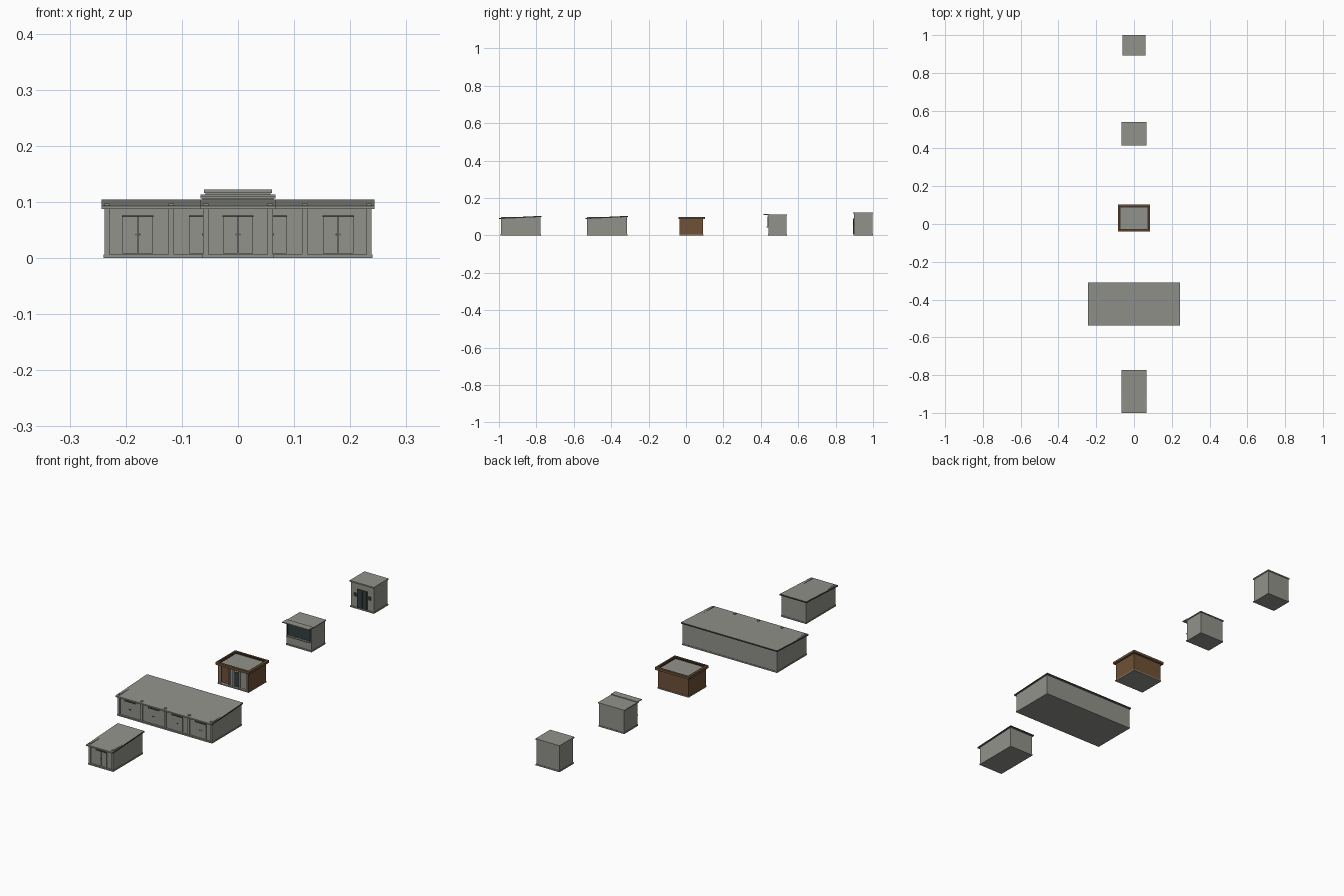
import bpy, bmesh

if "Cube" in bpy.data.objects:
    bpy.data.objects.remove(bpy.data.objects["Cube"])


def mat(name, r, g, b):
    m = bpy.data.materials.new(name)
    m.diffuse_color = (r, g, b, 1)
    m.use_nodes = True
    m.node_tree.nodes["Principled BSDF"].inputs["Base Color"].default_value = m.diffuse_color
    return m


CONCRETE = mat("concrete_grey", 0.285, 0.288, 0.255)
DARK = mat("dark_metal", 0.045, 0.047, 0.044)
GLASS = mat("dark_teal_glass", 0.030, 0.052, 0.054)
WOOD = mat("brown_wood", 0.160, 0.082, 0.038)
DARKWOOD = mat("dark_brown_wood", 0.060, 0.032, 0.017)


def box(name, x, y, z, m, slope=0.0):
    """Box from (min, max) ranges; slope lifts the rear edge."""
    bm = bmesh.new()
    bmesh.ops.create_cube(bm, size=1)
    for v in bm.verts:
        back = v.co.y > 0
        v.co = (x[v.co.x > 0], y[back], z[v.co.z > 0] + (slope if back else 0))
    me = bpy.data.meshes.new(name)
    bm.to_mesh(me)
    bm.free()
    me.materials.append(m)
    ob = bpy.data.objects.new(name, me)
    bpy.context.collection.objects.link(ob)
    return ob


def garage(y0, bays, pitch, half):
    """Row of lock-up bays under one sloping roof."""
    w = half
    box("garage_plinth", (-w - .002, w + .002), (y0 + .008, y0 + .224), (0, .006), CONCRETE)
    box("garage_body", (-w + .004, w - .004), (y0 + .016, y0 + .222), (.006, .091), CONCRETE)
    box("garage_back_wall", (-w, w), (y0 + .212, y0 + .222), (.006, .097), CONCRETE)
    # side walls rise flat and break through the low end of the roof
    for s in (-1, 1):
        a, b = sorted((s * w, s * (w - .009)))
        box("garage_side_wall", (a, b), (y0 + .010, y0 + .222), (.006, .097), CONCRETE)
    for i in range(1, bays):
        x = -w + i * 2 * w / bays
        box("garage_pier", (x - .005, x + .005), (y0 + .010, y0 + .020), (.006, .097), CONCRETE)
    # roof slab with dark side and rear edges
    roof = box("garage_roof", (-w - .005, w + .005), (y0, y0 + .228), (.087, .093), CONCRETE, .011)
    roof.data.materials.append(DARK)
    for p in roof.data.polygons:
        if abs(p.normal.x) > .9 or p.normal.y > .9:
            p.material_index = 1
    # paired doors with lintel strip and handles
    f = y0 + .016
    for i in range(bays):
        x = -w + (i + .5) * 2 * w / bays
        box("garage_lintel", (x - .028, x + .028), (f - .004, f), (.073, .076), DARK)
        for s in (-1, 1):
            a, b = sorted((x + s * .0006, x + s * .027))
            box("garage_door_leaf", (a, b), (f - .003, f), (.008, .073), CONCRETE)
            hx = x + s * .0035
            box("garage_handle", (hx - .001, hx + .001), (f - .005, f - .003), (.040, .044), DARK)


garage(-1.0, 1, .125, .062)
garage(-.538, 4, .119, .238)

# --- wooden pavilion ---
box("pavilion_floor", (-.079, .079), (-.036, .094), (0, .005), CONCRETE)
box("pavilion_walls", (-.077, .077), (-.022, .092), (.005, .089), WOOD)
for s in (-1, 1):
    a, b = sorted((s * .077, s * .069))
    box("pavilion_wing_wall", (a, b), (-.034, -.022), (.005, .089), WOOD)
box("pavilion_front_panel", (-.020, .069), (-.024, -.022), (.005, .086), CONCRETE)
box("pavilion_door", (.004, .026), (-.027, -.024), (.006, .072), GLASS)
for x in (-.066, -.022, 0, .030, .066):
    box("pavilion_post", (x - .003, x + .003), (-.034, -.028), (.005, .089), CONCRETE)
box("pavilion_roof", (-.078, .078), (-.034, .094), (.087, .092), CONCRETE)


def rim(name, hx, y, z, t, m):
    """Four beams around a rectangle."""
    box(name, (-hx, hx), (y[0], y[0] + t), z, m)
    box(name, (-hx, hx), (y[1] - t, y[1]), z, m)
    box(name, (-hx, -hx + t), (y[0] + t, y[1] - t), z, m)
    box(name, (hx - t, hx), (y[0] + t, y[1] - t), z, m)


rim("pavilion_roof_rim", .086, (-.041, .102), (.087, .098), .007, WOOD)
rim("pavilion_inner_rim", .079, (-.034, .095), (.087, .096), .007, DARKWOOD)

# --- kiosk with serving window ---
box("kiosk_plinth", (-.065, .065), (.438, .539), (0, .006), CONCRETE)
box("kiosk_walls", (-.063, .063), (.441, .537), (.006, .108), CONCRETE)
box("kiosk_roof", (-.067, .067), (.436, .541), (.106, .110), CONCRETE)
box("kiosk_awning", (-.067, .067), (.415, .447), (.109, .113), CONCRETE)
box("kiosk_window", (-.055, .055), (.438, .441), (.048, .097), GLASS)
for x in (-.056, -.019, .019, .056):
    box("kiosk_mullion", (x - .0015, x + .0015), (.436, .441), (.047, .098), DARK)
box("kiosk_window_head", (-.0575, .0575), (.436, .441), (.097, .0995), DARK)
box("kiosk_counter", (-.058, .058), (.430, .441), (.043, .047), CONCRETE)

# --- guard hut ---
box("hut_plinth", (-.060, .060), (.895, .999), (0, .006), CONCRETE)
box("hut_walls", (-.058, .058), (.899, .997), (.006, .117), CONCRETE)
box("hut_roof", (-.061, .061), (.893, 1.0), (.116, .122), CONCRETE)
box("hut_door", (-.020, .020), (.896, .899), (.007, .086), GLASS)
for s in (-1, 1):
    box("hut_door_jamb", (s * .022 - .002, s * .022 + .002), (.894, .899), (.006, .088), DARK)
    box("hut_wall_lamp", (s * .037 - .006, s * .037 + .006), (.895, .899), (.055, .070), DARK)
box("hut_door_head", (-.024, .024), (.894, .899), (.086, .090), DARK)
box("hut_door_split", (-.001, .001), (.895, .896), (.007, .086), DARK)
